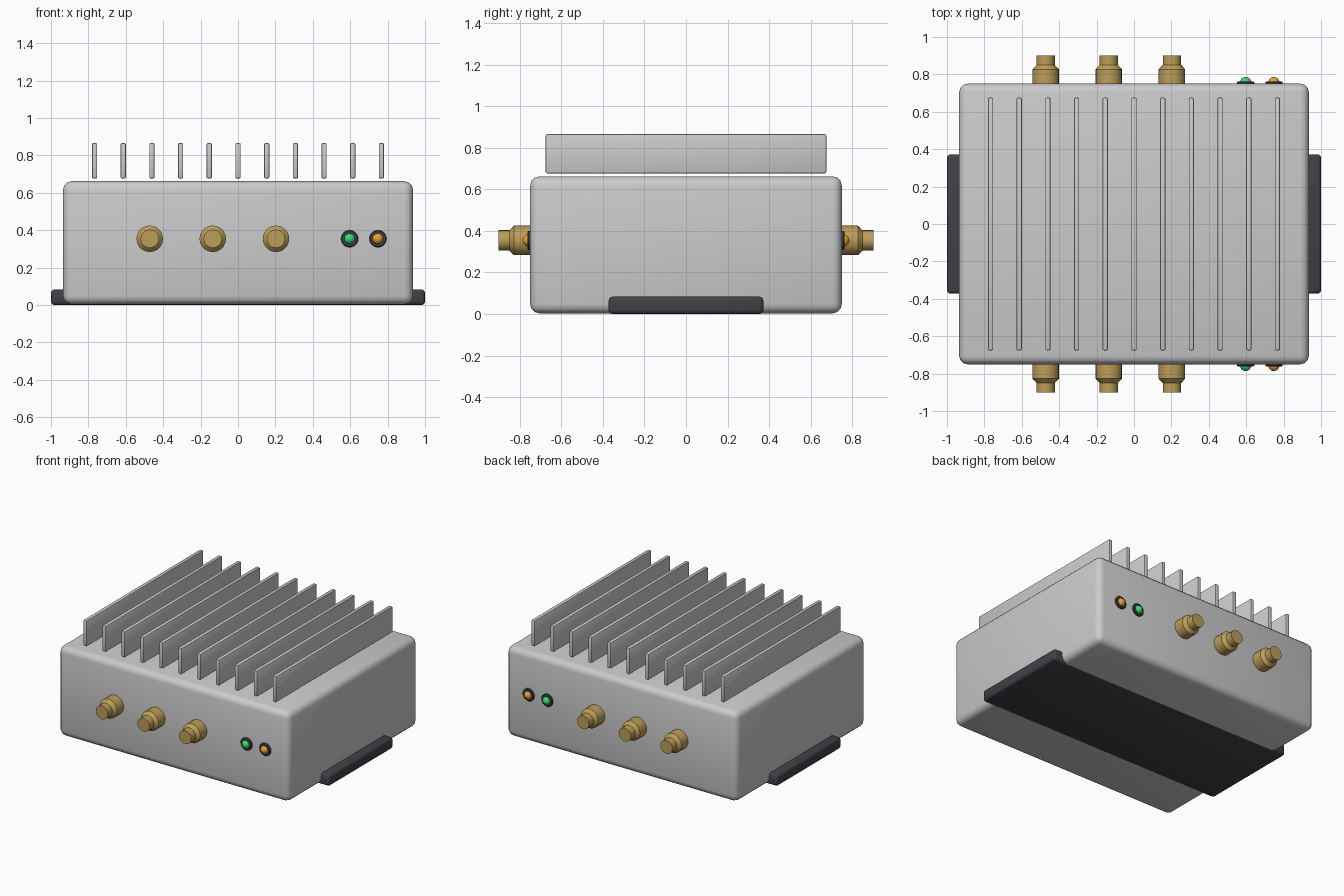
import bpy, bmesh, math
from mathutils import Matrix

if "Cube" in bpy.data.objects:
    bpy.data.objects.remove(bpy.data.objects["Cube"])


def material(name, rgb):
    m = bpy.data.materials.new(name)
    m.diffuse_color = (*rgb, 1)
    m.use_nodes = True
    m.node_tree.nodes["Principled BSDF"].inputs["Base Color"].default_value = m.diffuse_color
    return m


BRASS = material("brass", (0.50, 0.34, 0.10))
DARK = material("dark_plastic", (0.05, 0.053, 0.06))
GREEN = material("green_lens", (0.04, 0.75, 0.15))
ORANGE = material("orange_lens", (0.85, 0.35, 0.03))


def finish(ob, mat=None, angle=35):
    if mat:
        ob.data.materials.append(mat)
    bpy.ops.object.select_all(action='DESELECT')
    ob.select_set(True)
    bpy.context.view_layer.objects.active = ob
    bpy.ops.object.shade_smooth_by_angle(angle=math.radians(angle))
    return ob


def box(name, x, y, z, bevel, segments, mat=None):
    """Rounded box from (min, max) ranges."""
    bm = bmesh.new()
    bmesh.ops.create_cube(bm, size=1)
    size = [r[1] - r[0] for r in (x, y, z)]
    mid = [(r[0] + r[1]) / 2 for r in (x, y, z)]
    bmesh.ops.scale(bm, vec=size, verts=bm.verts)
    bmesh.ops.bevel(bm, geom=bm.edges[:], offset=bevel, segments=segments,
                    profile=0.5, affect='EDGES')
    me = bpy.data.meshes.new(name)
    bm.to_mesh(me)
    bm.free()
    ob = bpy.data.objects.new(name, me)
    ob.location = mid
    bpy.context.collection.objects.link(ob)
    return finish(ob, mat)


def turned(name, profile, x, z, side, sides, mat):
    """Revolve (radius, distance from centre plane) about the y axis."""
    bm = bmesh.new()
    rings = []
    for r, d in profile:
        rings.append([bm.verts.new((r * math.cos(a), d, r * math.sin(a)))
                      for a in (2 * math.pi * i / sides for i in range(sides))])
    for lo, hi in zip(rings, rings[1:]):
        for i in range(sides):
            j = (i + 1) % sides
            bm.faces.new((lo[i], lo[j], hi[j], hi[i]))
    bm.faces.new(rings[0])
    bm.faces.new(rings[-1])
    bmesh.ops.transform(bm, matrix=Matrix.Diagonal((1, side, 1, 1)), verts=bm.verts)
    bmesh.ops.recalc_face_normals(bm, faces=bm.faces)
    me = bpy.data.meshes.new(name)
    bm.to_mesh(me)
    bm.free()
    ob = bpy.data.objects.new(name, me)
    ob.location = (x, 0, z)
    bpy.context.collection.objects.link(ob)
    return finish(ob, mat)


# housing and mounting plate
box("housing", (-0.935, 0.935), (-0.75, 0.75), (0.003, 0.662), 0.045, 3)
box("mounting_plate", (-1, 1), (-0.372, 0.372), (0, 0.083), 0.018, 3, DARK)

# heat sink fins, floating just above the lid
for i in range(11):
    x = -0.767 + i * 0.1534
    box(f"cooling_fin_{i + 1}", (x - 0.014, x + 0.014), (-0.675, 0.675),
        (0.677, 0.865), 0.006, 2)

# connectors and indicator lights on front and back
Z = 0.354
CONNECTOR = [(0.071, 0.73), (0.071, 0.827), (0.049, 0.85), (0.049, 0.902)]
BEZEL = [(0.046, 0.74), (0.046, 0.757), (0.041, 0.763)]
LENS = [(0.030 * math.cos(t), 0.756 + 0.030 * math.sin(t))
        for t in (math.radians(a) for a in (0, 18, 36, 54, 72, 86))]
for face, side in (("front", -1), ("back", 1)):
    for i, x in enumerate((-0.472, -0.135, 0.203)):
        turned(f"{face}_connector_{i + 1}", CONNECTOR, x, Z, side, 20, BRASS)
    for label, x, mat in (("green", 0.597, GREEN), ("orange", 0.748, ORANGE)):
        turned(f"{face}_{label}_bezel", BEZEL, x, Z, side, 20, DARK)
        turned(f"{face}_{label}_light", LENS, x, Z, side, 16, mat)
